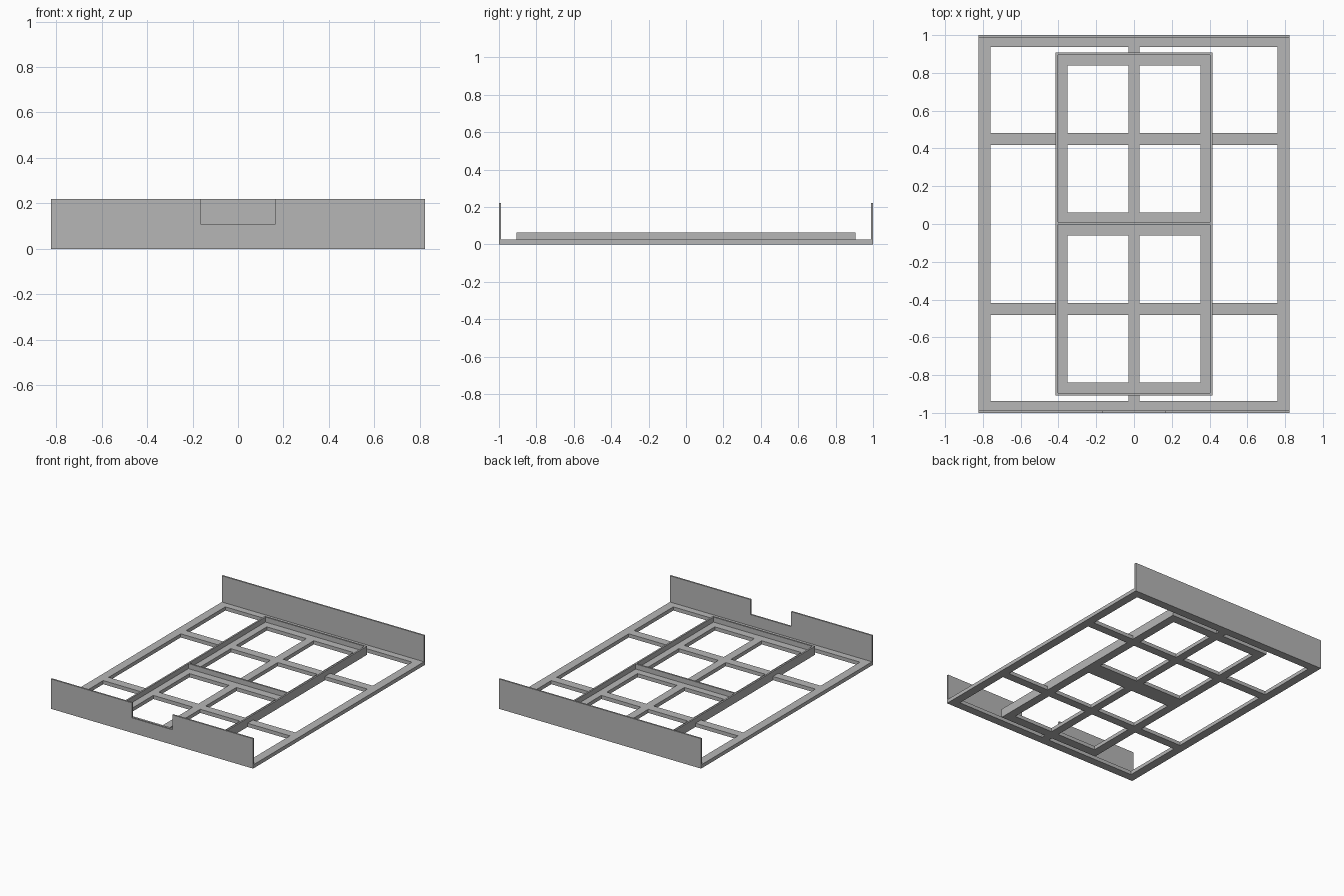
import bpy
import bmesh

cube = bpy.data.objects.get("Cube")
if cube:
    bpy.data.objects.remove(cube, do_unlink=True)

FLOOR, RIM_TOP, WALL_TOP, THIN = 0.027, 0.064, 0.22, 0.012
HALF_X, RIM_X, RIM_Y = 0.823, 0.415, 0.907

grey = bpy.data.materials.new("plain_grey")
grey.use_nodes = True
grey.diffuse_color = (0.47, 0.47, 0.47, 1)
grey.node_tree.nodes["Principled BSDF"].inputs["Base Color"].default_value = grey.diffuse_color


def finish(name, bm):
    bmesh.ops.recalc_face_normals(bm, faces=bm.faces)
    mesh = bpy.data.meshes.new(name)
    bm.to_mesh(mesh)
    bm.free()
    mesh.materials.append(grey)
    obj = bpy.data.objects.new(name, mesh)
    bpy.context.collection.objects.link(obj)


def prism(name, outline, to_3d, offset):
    """Extrude a flat outline along an offset vector."""
    bm = bmesh.new()
    face = bm.faces.new([bm.verts.new(to_3d(*p)) for p in outline])
    new = bmesh.ops.extrude_face_region(bm, geom=[face])["geom"]
    verts = [v for v in new if isinstance(v, bmesh.types.BMVert)]
    bmesh.ops.translate(bm, verts=verts, vec=offset)
    finish(name, bm)


def box(name, x0, x1, y0, y1, z0, z1):
    prism(name, [(x0, y0), (x1, y0), (x1, y1), (x0, y1)],
          lambda x, y: (x, y, z0), (0, 0, z1 - z0))


# Lattice floor: keep the cells of an uneven grid that belong to a bar
def is_bar(x, y):
    ax, ay = abs(x), abs(y)
    in_tray = ax < RIM_X and ay < RIM_Y
    outer = ax > 0.76 or ay > 0.938 or ax < 0.03
    cross = 0.419 < ay < 0.482
    tray = in_tray and (ax > 0.352 or ay > 0.838 or ay < 0.062)
    return outer or cross or tray


def mirrored(values):
    return sorted([-v for v in values] + values)


xs = mirrored([0.03, 0.352, RIM_X, 0.76, HALF_X])
ys = mirrored([0.062, 0.419, 0.482, 0.838, RIM_Y, 0.938, 1.0])
bm = bmesh.new()
for x0, x1 in zip(xs, xs[1:]):
    for y0, y1 in zip(ys, ys[1:]):
        if is_bar((x0 + x1) / 2, (y0 + y1) / 2):
            bm.faces.new([bm.verts.new((x, y, 0)) for x, y in
                          ((x0, y0), (x1, y0), (x1, y1), (x0, y1))])
bmesh.ops.remove_doubles(bm, verts=bm.verts, dist=0.0001)
top = bmesh.ops.extrude_face_region(bm, geom=bm.faces[:], use_keep_orig=True)["geom"]
bmesh.ops.translate(bm, verts=[v for v in top if isinstance(v, bmesh.types.BMVert)],
                    vec=(0, 0, FLOOR))
finish("lattice_floor", bm)

# Raised rim and divider of the central tray
for side, s in (("left", 1), ("right", -1)):
    a, b = sorted((s * RIM_X, s * (RIM_X - THIN)))
    box(side + "_tray_rim", a, b, -RIM_Y, RIM_Y, FLOOR, RIM_TOP)
inner = RIM_X - THIN
for name, y in (("front_tray_rim", -RIM_Y), ("tray_divider", -0.002),
                ("back_tray_rim", RIM_Y - THIN)):
    box(name, -inner, inner, y, y + THIN, FLOOR, RIM_TOP)

# Tall end walls, the front one with a notch
box("back_wall", -HALF_X, HALF_X, 1 - THIN, 1, FLOOR, WALL_TOP)
half = [(0.165, 0.11), (0.165, WALL_TOP), (HALF_X, WALL_TOP), (HALF_X, FLOOR)]
outline = half + [(-x, z) for x, z in reversed(half)]
prism("front_wall", outline, lambda x, z: (x, -1, z), (0, THIN, 0))
